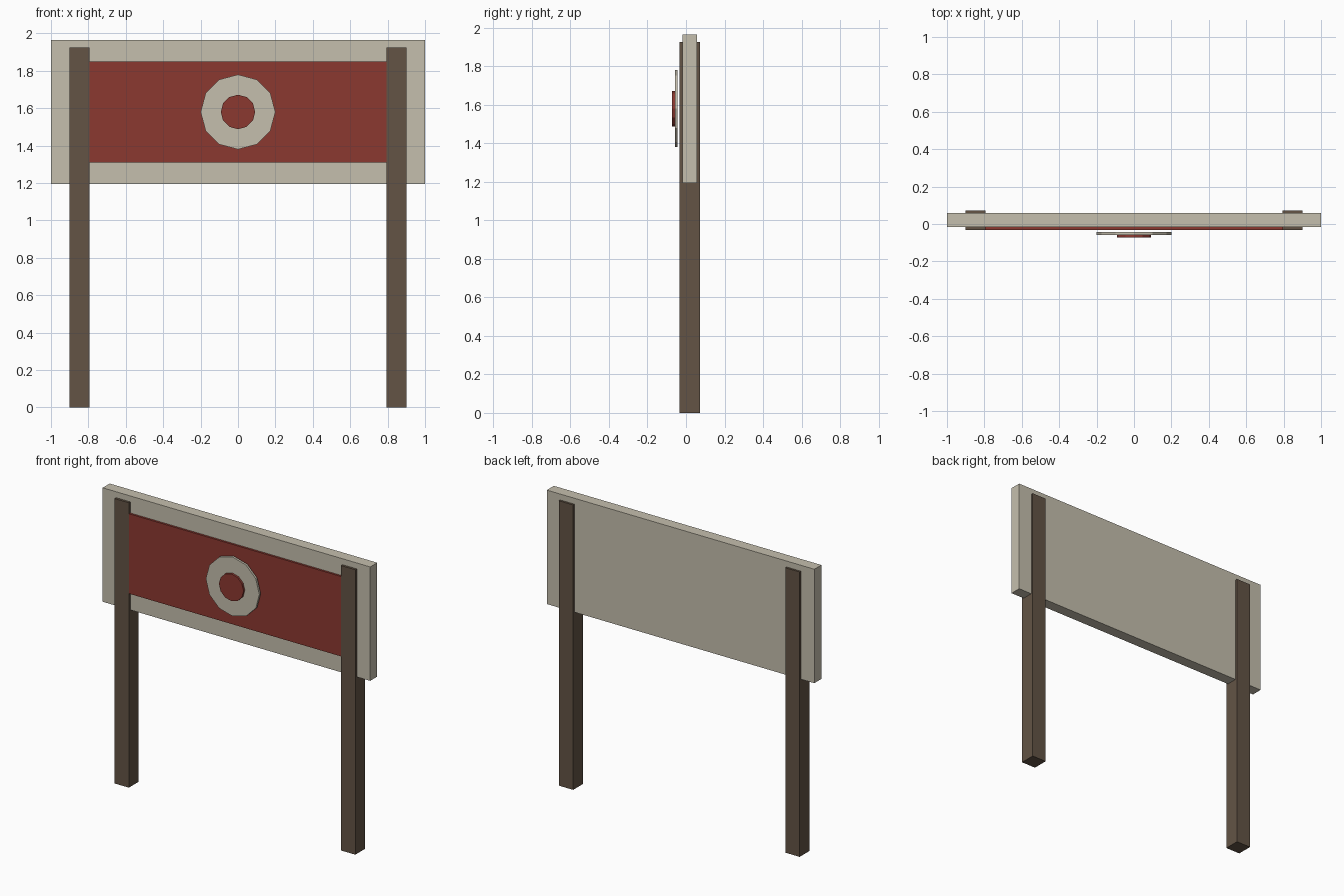
import bpy
from math import radians

if "Cube" in bpy.data.objects:
    bpy.data.objects.remove(bpy.data.objects["Cube"])


def material(name, color):
    m = bpy.data.materials.new(name)
    m.diffuse_color = (*color, 1)
    m.use_nodes = True
    m.node_tree.nodes["Principled BSDF"].inputs["Base Color"].default_value = m.diffuse_color
    return m


CREAM = material("cream", (0.56, 0.52, 0.42))
RED = material("red", (0.26, 0.04, 0.03))
WOOD = material("dark_wood", (0.125, 0.088, 0.06))


def box(name, x, y, z, mat):
    """Box from (min, max) ranges on each axis."""
    bpy.ops.mesh.primitive_cube_add(
        size=1, location=[(a + b) / 2 for a, b in (x, y, z)])
    ob = bpy.context.object
    ob.name = name
    ob.scale = [b - a for a, b in (x, y, z)]
    bpy.ops.object.transform_apply(location=False, rotation=False, scale=True)
    ob.data.materials.append(mat)


def disc(name, radius, y, mat):
    """Twelve-sided disc facing the front."""
    bpy.ops.mesh.primitive_cylinder_add(
        vertices=12, radius=radius, depth=y[1] - y[0],
        location=(0, (y[0] + y[1]) / 2, 1.58), rotation=(radians(90), 0, 0))
    ob = bpy.context.object
    ob.name = name
    ob.data.materials.append(mat)


# Sign board with its inset-coloured front panel
box("sign_board", (-1, 1), (-0.017, 0.058), (1.195, 1.965), CREAM)
box("front_panel", (-0.88, 0.88), (-0.031, -0.015), (1.31, 1.85), RED)

# Round emblem standing just in front of the panel
disc("outer_disc", 0.2, (-0.058, -0.043), CREAM)
disc("inner_disc", 0.092, (-0.072, -0.057), RED)

# Posts running through the board
for side, x in (("left", (-0.9, -0.793)), ("right", (0.793, 0.9))):
    box(side + "_post", x, (-0.033, 0.072), (0, 1.925), WOOD)
